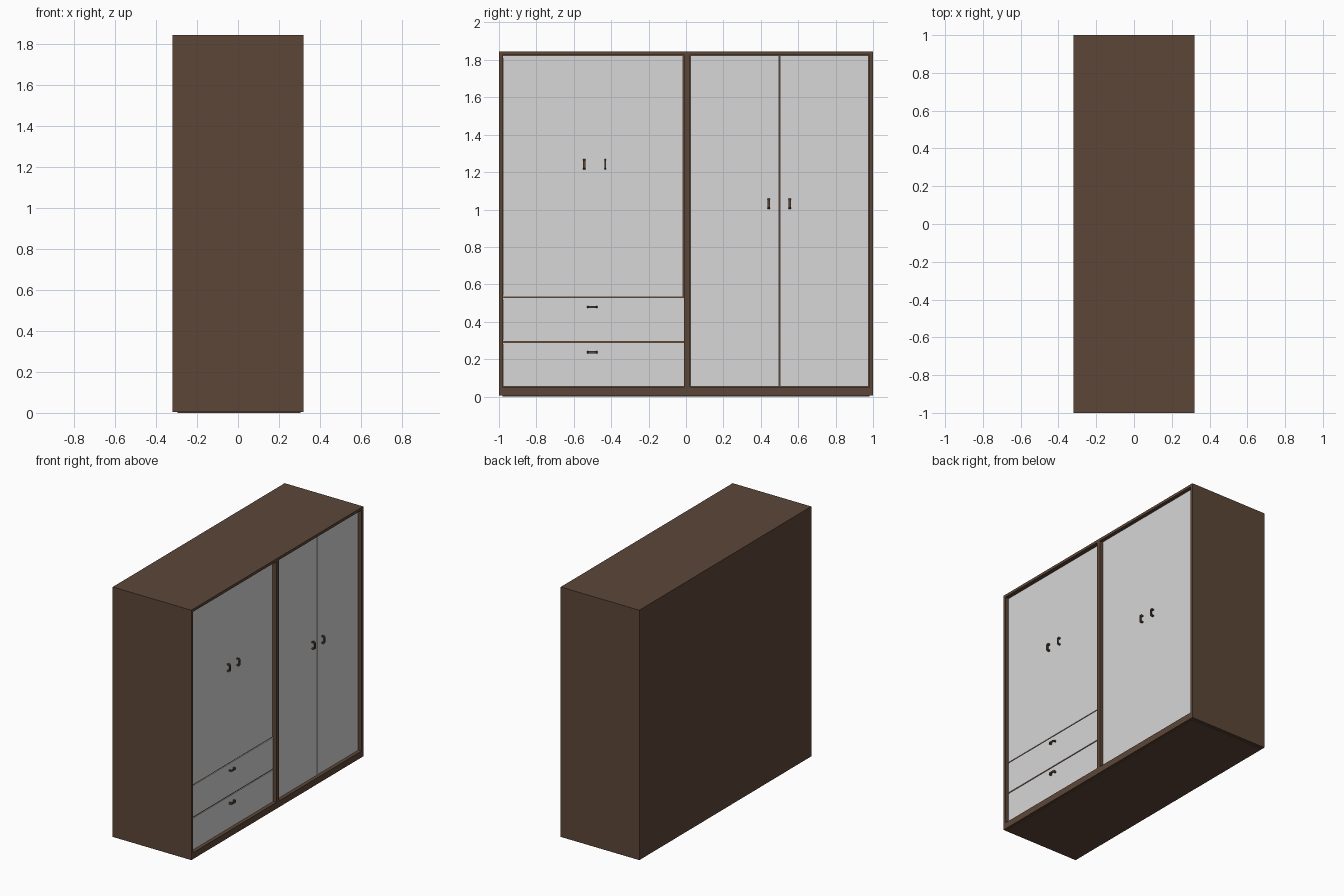
import bpy, bmesh
from mathutils import Vector

if "Cube" in bpy.data.objects:
    bpy.data.objects.remove(bpy.data.objects["Cube"])


def material(name, rgb):
    m = bpy.data.materials.new(name)
    m.diffuse_color = (*rgb, 1)
    m.use_nodes = True
    m.node_tree.nodes["Principled BSDF"].inputs["Base Color"].default_value = m.diffuse_color
    return m


BROWN = material("dark brown wood", (0.108, 0.062, 0.039))
GREY = material("pale grey panel", (0.68, 0.68, 0.68))


def finish(name, bm, mat):
    bmesh.ops.recalc_face_normals(bm, faces=bm.faces)
    me = bpy.data.meshes.new(name)
    bm.to_mesh(me)
    bm.free()
    me.materials.append(mat)
    ob = bpy.data.objects.new(name, me)
    bpy.context.collection.objects.link(ob)
    return ob


def box(name, x, y, z, mat):
    """Box from (min, max) pairs."""
    bm = bmesh.new()
    bmesh.ops.create_cube(bm, size=1)
    for v in bm.verts:
        v.co = Vector([(r[0] + r[1]) / 2 + c * (r[1] - r[0])
                       for r, c in zip((x, y, z), v.co)])
    return finish(name, bm, mat)


FRONT, FACE, BACK = 0.32, 0.295, -0.32
TOP, BASE = 1.845, 0.005


def handle(name, y, z, vertical=True, width=0.014):
    """Arched pull: a bracket profile extruded sideways."""
    profile = [(-.028, 0), (-.028, .017), (-.020, .024), (.020, .024),
               (.028, .017), (.028, 0), (.019, 0), (.019, .013),
               (.015, .017), (-.015, .017), (-.019, .013), (-.019, 0)]
    bm = bmesh.new()
    verts = []
    for along, out in profile:
        if vertical:
            co = (FACE + out, y - width / 2, z + along)
        else:
            co = (FACE + out, y + along, z - width / 2)
        verts.append(bm.verts.new(co))
    f = bm.faces.new(verts)
    g = bmesh.ops.extrude_face_region(bm, geom=[f])
    step = (0, width, 0) if vertical else (0, 0, width)
    bmesh.ops.translate(bm, vec=step, verts=[
        v for v in g["geom"] if isinstance(v, bmesh.types.BMVert)])
    finish(name, bm, BROWN)


# Carcass
X = (BACK, FRONT)
for s, side in ((-1, "left"), (1, "right")):
    box(side + "_side_panel", X, sorted((s * 0.98, s * 1.0)), (BASE, TOP), BROWN)
box("top_panel", X, (-0.98, 0.98), (1.825, TOP), BROWN)
box("bottom_panel", X, (-0.98, 0.98), (BASE, 0.052), BROWN)
box("back_panel", (BACK, BACK + 0.015), (-0.98, 0.98), (0.052, 1.825), BROWN)
box("centre_divider", (BACK + 0.015, FRONT), (-0.011, 0.022), (0.052, 1.825), BROWN)
box("base_plate", (-0.295, 0.305), (-0.98, 0.98), (0, BASE), BROWN)

# Inner shelves showing in the gaps beside the drawers
for name, z in (("drawer_shelf", 0.53), ("drawer_rail", 0.291)):
    box(name, (BACK + 0.015, FACE - 0.005), (-0.98, -0.011), (z - 0.01, z + 0.01), BROWN)
box("divider_stop", (0.2, FACE - 0.005), (-0.03, -0.011), (0.54, 1.825), BROWN)
box("top_stop", (0.2, FACE - 0.005), (-0.98, -0.011), (1.81, 1.825), BROWN)

# Doors and drawer fronts
D = (FACE - 0.02, FACE)
box("left_door", D, (-0.979, -0.018), (0.535, 1.82), GREY)
box("upper_drawer_front", D, (-0.979, -0.012), (0.297, 0.526), GREY)
box("lower_drawer_front", D, (-0.979, -0.012), (0.053, 0.286), GREY)
box("middle_door", D, (0.023, 0.4985), (0.053, 1.824), GREY)
box("right_door", D, (0.5015, 0.975), (0.053, 1.824), GREY)

# Handles
handle("left_door_handle_a", -0.543, 1.243)
handle("left_door_handle_b", -0.432, 1.243, width=0.010)
handle("middle_door_handle", 0.443, 1.031)
handle("right_door_handle", 0.555, 1.031)
handle("upper_drawer_handle", -0.5, 0.478, vertical=False, width=0.010)
handle("lower_drawer_handle", -0.5, 0.237, vertical=False)
